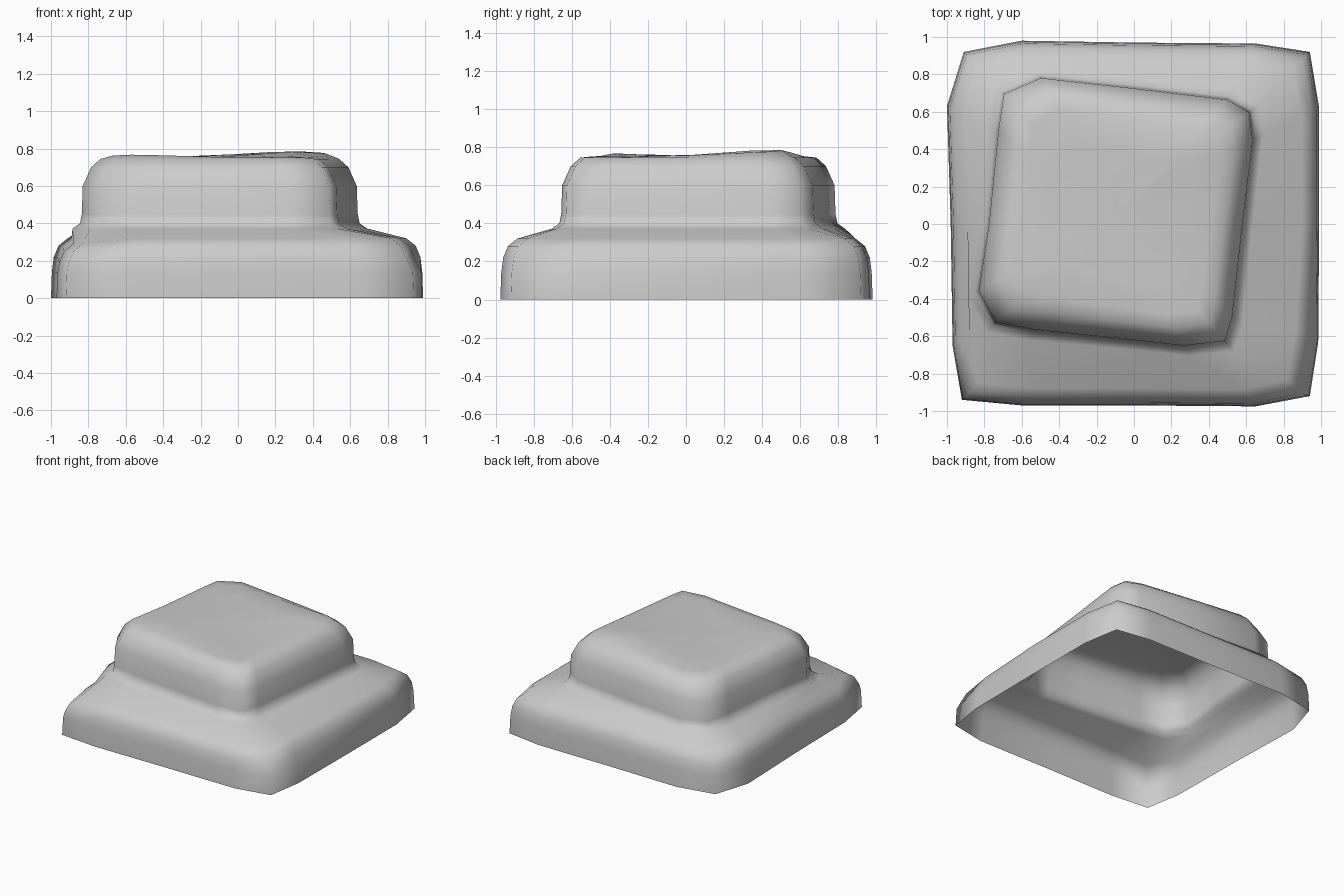
import bpy, bmesh, math
from mathutils import Vector

if "Cube" in bpy.data.objects:
    bpy.data.objects.remove(bpy.data.objects["Cube"])

# Footprints of the lower slab and upper block, counter-clockwise from front left corner
slab = [(-.92, -.94), (-.6, -.97), (0, -.97), (.65, -.975), (.94, -.92), (.985, -.63),
        (.99, 0), (.99, .62), (.94, .92), (.65, .965), (0, .97), (-.6, .98),
        (-.91, .92), (-1, .63), (-.98, 0), (-.97, -.65)]
block = [(-.74, -.53), (-.53, -.57), (0, -.625), (.27, -.655), (.49, -.63), (.53, -.5),
         (.585, 0), (.64, .45), (.62, .6), (.5, .67), (0, .73), (-.5, .785),
         (-.70, .70), (-.73, .5), (-.78, 0), (-.835, -.36)]
mid = Vector((-.1, .065))


def inset(outline, d, centre):
    out = []
    for p in outline:
        v = Vector(p) - centre
        out.append(centre + v * (1 - d / max(abs(v.x), abs(v.y))))
    return out


def top_height(p):
    # gently uneven upper surface, highest towards the back right
    ridge = .035 * math.exp(-((p.x - .25) ** 2 + (p.y - .47) ** 2) / .12)
    lip = .015 * math.exp(-((p.x + .55) ** 2 + (p.y + .38) ** 2) / .08)
    return .752 + ridge + lip


zero = Vector((0, 0))
# Stack of section rings; None means the height follows the uneven top
rings = [(inset(slab, 0, zero), 0), (inset(slab, .005, zero), .14),
         (inset(slab, .015, zero), .22), (inset(slab, .04, zero), .28),
         (inset(slab, .09, zero), .32), (inset(block, -.05, mid), .372),
         (inset(block, -.01, mid), .40), (inset(block, 0, mid), .45),
         (inset(block, .005, mid), .60), (inset(block, .05, mid), .70),
         (inset(block, .10, mid), .745), (inset(block, .17, mid), None),
         (inset(block, .33, mid), None), (inset(block, .48, mid), None)]

# Open-bottomed stepped shell
bm = bmesh.new()
loops = [[bm.verts.new((p.x, p.y, top_height(p) if z is None else z)) for p in pts]
         for pts, z in rings]
n = len(slab)
for a, b in zip(loops, loops[1:]):
    for i in range(n):
        j = (i + 1) % n
        bm.faces.new((a[i], a[j], b[j], b[i]))
centre = bm.verts.new((mid.x, mid.y, top_height(mid)))
for i in range(n):
    bm.faces.new((loops[-1][i], loops[-1][(i + 1) % n], centre))

# Worn dents: front right slab shoulder and front left slab corner
for v in bm.verts:
    if .2 < v.co.z < .34 and v.co.x > .85 and v.co.y < -.3:
        v.co.x -= .03
    if .2 < v.co.z < .34 and v.co.x < -.8 and v.co.y < -.5:
        v.co.z -= .03

mesh = bpy.data.meshes.new("stepped_rock")
bm.to_mesh(mesh)
bm.free()
obj = bpy.data.objects.new("stepped_rock", mesh)
bpy.context.collection.objects.link(obj)
for f in mesh.polygons:
    f.use_smooth = True
